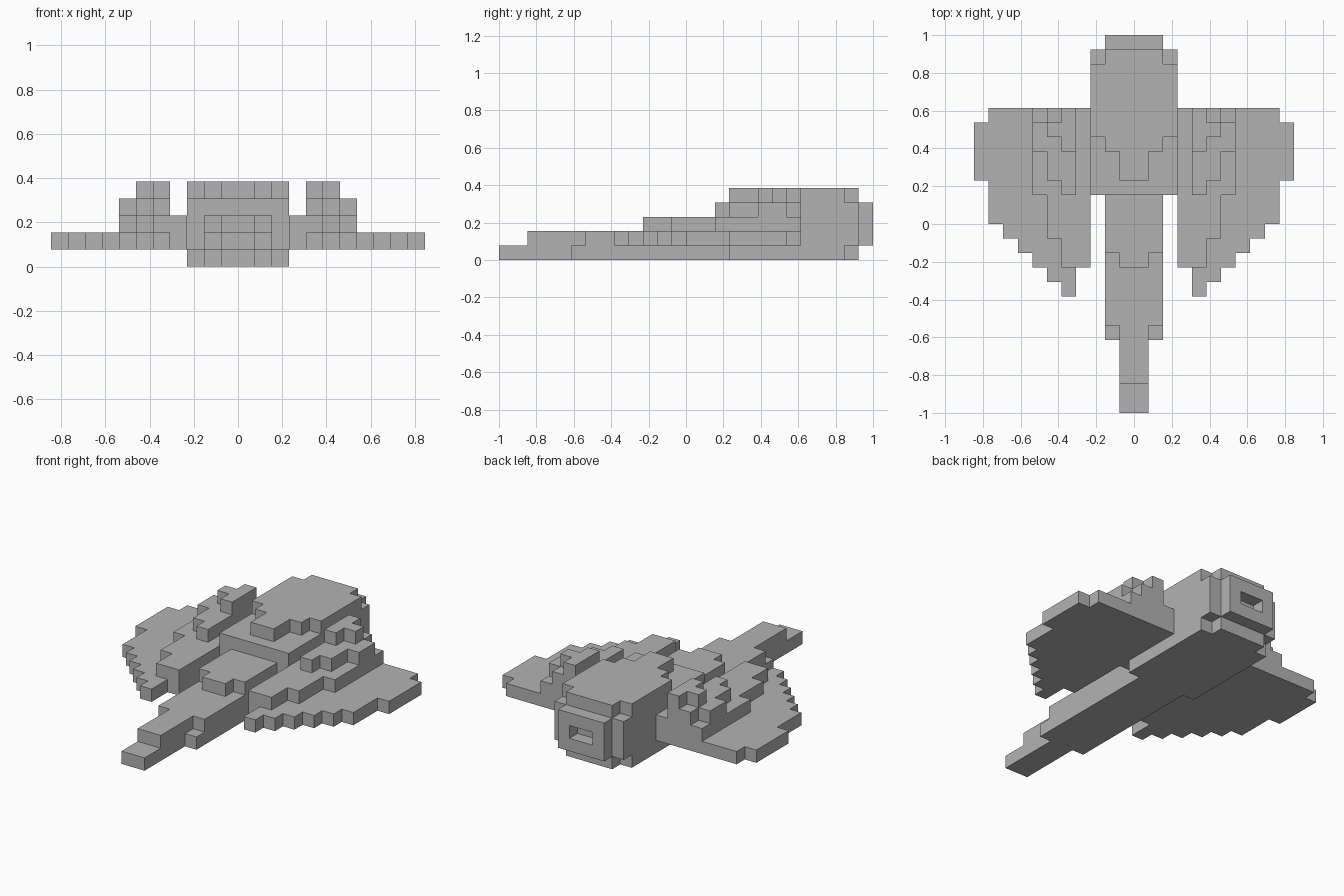
import bpy
import bmesh
from mathutils import Vector

cube = bpy.data.objects.get("Cube")
if cube:
    bpy.data.objects.remove(cube, do_unlink=True)

UNIT = 1 / 13  # edge length of one block

grey = bpy.data.materials.new("plain_grey")
grey.use_nodes = True
grey.diffuse_color = (0.45, 0.45, 0.45, 1)
grey.node_tree.nodes["Principled BSDF"].inputs["Base Color"].default_value = grey.diffuse_color


def hull_blocks():
    """Stepped slabs per level: (half width, front, back)."""
    levels = [
        [(1, -13, 12), (2, -8, 12), (3, 3, 11)],
        [(1, -11, 13), (2, -7, 13), (3, 2, 12)],
        [(1, -3, 13), (2, -2, 13), (3, 2, 12)],
        [(2, 2, 13), (3, 2, 12)],
        [(1, 3, 12), (2, 5, 12), (3, 6, 11)],
    ]
    cells = {(x, y, z)
             for z, slabs in enumerate(levels)
             for w, front, back in slabs
             for x in range(-w, w)
             for y in range(front, back)}
    # exhaust slot in the rear plate
    return cells - {(-1, 12, 2), (0, 12, 2)}


def wing_blocks():
    """Terraces per level: first column, then the front of each column."""
    terraces = [
        (1, 3, [-3, -5, -4, -3, -2, -1, 0, 3]),
        (2, 3, [-3, -3, -1, 2]),
        (3, 4, [2, 3, 5]),
        (4, 4, [5, 6]),
    ]
    cells = set()
    for z, first, fronts in terraces:
        for i, front in enumerate(fronts):
            # the outermost column stops one block short, except on the second terrace
            back = 7 if i == len(fronts) - 1 and z != 2 else 8
            cells |= {(first + i, y, z) for y in range(front, back)}
    return cells


def build(name, cells, solid):
    """Skin the blocks, leaving out faces that touch another block."""
    bm = bmesh.new()
    for cell in cells:
        centre = Vector(cell) + Vector((0.5, 0.5, 0.5))
        for axis in range(3):
            for sign in (-1, 1):
                step = Vector((0, 0, 0))
                step[axis] = sign
                if tuple(int(c) for c in Vector(cell) + step) in solid:
                    continue
                u, v = Vector((0, 0, 0)), Vector((0, 0, 0))
                u[(axis + 1) % 3] = 0.5
                v[(axis + 2) % 3] = 0.5 * sign
                mid = centre + step / 2
                corners = (mid - u - v, mid + u - v, mid + u + v, mid - u + v)
                bm.faces.new([bm.verts.new(c * UNIT) for c in corners])
    bmesh.ops.remove_doubles(bm, verts=bm.verts, dist=UNIT / 100)
    # merge flat neighbours into large faces
    bmesh.ops.dissolve_limit(bm, angle_limit=0.01, verts=bm.verts, edges=bm.edges)
    mesh = bpy.data.meshes.new(name)
    bm.to_mesh(mesh)
    bm.free()
    mesh.materials.append(grey)
    bpy.context.collection.objects.link(bpy.data.objects.new(name, mesh))


hull = hull_blocks()
left = wing_blocks()
right = {(-1 - x, y, z) for x, y, z in left}
everything = hull | left | right

build("hull", hull, everything)
build("left_wing", left, everything)
build("right_wing", right, everything)
